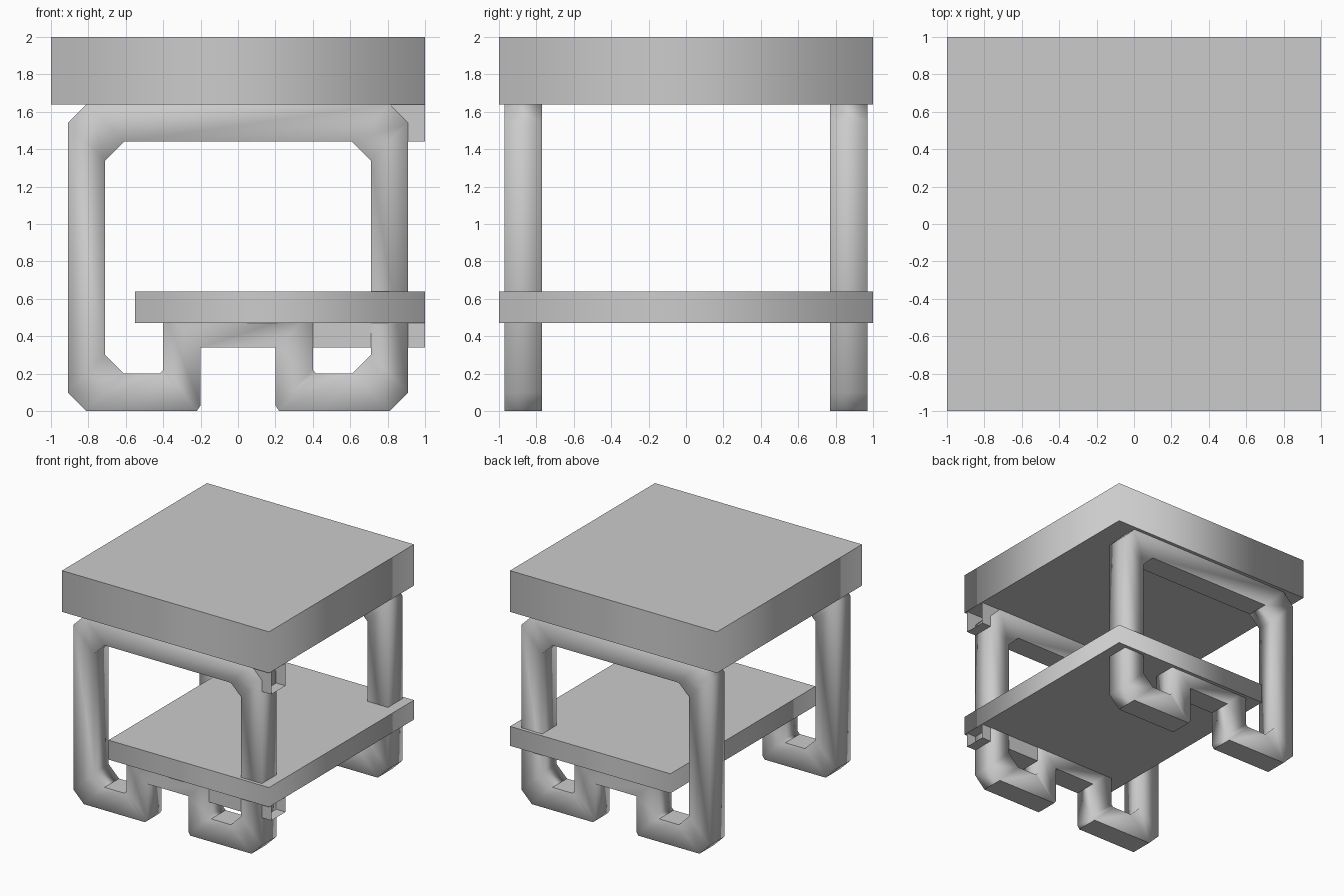
import bpy, bmesh

if "Cube" in bpy.data.objects:
    bpy.data.objects.remove(bpy.data.objects["Cube"])


def finish(name, bm):
    """Smooth around the sides, keep the rims of level faces crisp."""
    bmesh.ops.recalc_face_normals(bm, faces=bm.faces)
    bm.normal_update()
    for f in bm.faces:
        f.smooth = True
    for e in bm.edges:
        level = [abs(f.normal.z) > 0.9 for f in e.link_faces]
        e.smooth = len(level) == 2 and level[0] == level[1]
    mesh = bpy.data.meshes.new(name)
    bm.to_mesh(mesh)
    bm.free()
    obj = bpy.data.objects.new(name, mesh)
    bpy.context.collection.objects.link(obj)
    return obj


def box(name, x, y, z, open_ends=False):
    bm = bmesh.new()
    bmesh.ops.create_cube(bm, size=1)
    for v in bm.verts:
        v.co = [r[0] if c < 0 else r[1] for c, r in zip(v.co, (x, y, z))]
    if open_ends:
        bm.normal_update()
        ends = [f for f in bm.faces if abs(f.normal.x) > 0.9]
        bmesh.ops.delete(bm, geom=ends, context='FACES_ONLY')
    return finish(name, bm)


# Right half of the bent leg frame: outer and inner outlines, point for point
OUTER = [(.81, 1.64), (.91, 1.54), (.91, .10), (.81, 0), (.22, 0), (.20, .03), (.20, .34)]
INNER = [(.61, 1.44), (.71, 1.34), (.71, .30), (.61, .20), (.42, .20), (.40, .22), (.40, .54)]


def leg_frame(name, y0, y1):
    def loop(pts):
        return pts + [(-x, z) for x, z in reversed(pts)]
    bm = bmesh.new()
    rings = [[bm.verts.new((x, y, z)) for x, z in loop(pts)]
             for pts, y in ((OUTER, y0), (OUTER, y1), (INNER, y1), (INNER, y0))]
    n = len(rings[0])
    for k in range(4):
        a, b = rings[k], rings[(k + 1) % 4]
        for i in range(n):
            j = (i + 1) % n
            bm.faces.new((a[i], a[j], b[j], b[i]))
    return finish(name, bm)


# Table top and offset lower shelf
box("table_top", (-1, 1), (-1, 1), (1.64, 2))
box("lower_shelf", (-.55, 1), (-1, 1), (.47, .64))

# Front and back leg frames
leg_frame("front_leg_frame", -.97, -.77)
leg_frame("back_leg_frame", .77, .97)

# Open square tubes sticking out of the front frame on the right
box("upper_tube_stub", (.80, 1), (-.968, -.772), (1.442, 1.638), True)
box("lower_tube_stub", (.39, 1), (-.968, -.772), (.34, .538), True)
